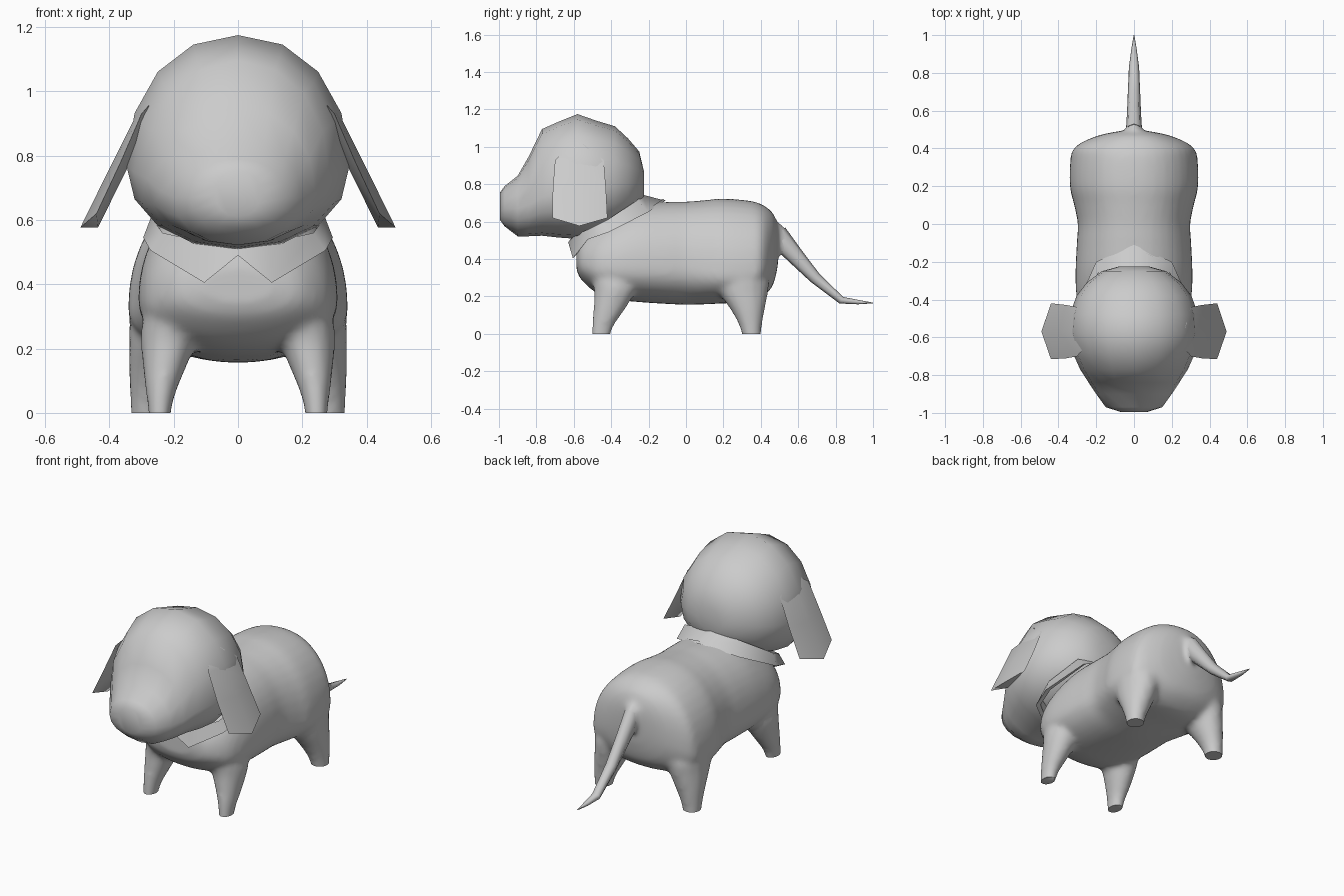
import bpy, bmesh, math
from mathutils import Vector

if "Cube" in bpy.data.objects:
    bpy.data.objects.remove(bpy.data.objects["Cube"])

fur = bpy.data.materials.new("grey_fur")
fur.diffuse_color = (0.6, 0.6, 0.6, 1)
fur.use_nodes = True
fur.node_tree.nodes["Principled BSDF"].inputs["Base Color"].default_value = fur.diffuse_color


def pick(objects):
    bpy.ops.object.select_all(action='DESELECT')
    for ob in objects:
        ob.select_set(True)
    bpy.context.view_layer.objects.active = objects[0]


def make(name, verts, faces, angle):
    mesh = bpy.data.meshes.new(name)
    mesh.from_pydata(verts, [], faces)
    mesh.materials.append(fur)
    ob = bpy.data.objects.new(name, mesh)
    bpy.context.collection.objects.link(ob)
    bm = bmesh.new()
    bm.from_mesh(mesh)
    bmesh.ops.recalc_face_normals(bm, faces=bm.faces)
    bm.to_mesh(mesh)
    bm.free()
    pick([ob])
    bpy.ops.object.shade_smooth_by_angle(angle=math.radians(angle))
    return ob


def loft(name, rings, angle=75, caps=True):
    """Skin a list of equal rings, closing both ends if wanted."""
    n = len(rings[0])
    verts = [p for r in rings for p in r]
    faces = [(k * n + i, k * n + (i + 1) % n, (k + 1) * n + (i + 1) % n, (k + 1) * n + i)
             for k in range(len(rings) - 1) for i in range(n)]
    if caps:
        faces += [tuple(range(n)), tuple(range(len(verts) - n, len(verts)))]
    return make(name, verts, faces, angle)


def refine(rows, steps=5):
    """Insert smoothly interpolated rows between the given ones."""
    out = []
    for k in range(len(rows) - 1):
        a, b, c, d = (rows[max(k - 1, 0)], rows[k], rows[k + 1], rows[min(k + 2, len(rows) - 1)])
        for s in range(steps):
            t = s / steps
            out.append(tuple(.5 * (2 * q + (r - p) * t + (2 * p - 5 * q + 4 * r - u) * t * t
                                   + (3 * q - p - 3 * r + u) * t ** 3)
                             for p, q, r, u in zip(a, b, c, d)))
    return out + [rows[-1]]


def section(y, w, bottom, mid, top, n=16, e=2.1):
    """Rounded upright cross-section with its widest point at height mid."""
    ring = []
    for i in range(n):
        a = 2 * math.pi * i / n
        c, s = math.cos(a), math.sin(a)
        h = top - mid if s > 0 else mid - bottom
        ring.append((math.copysign(abs(c) ** (2 / e), c) * w, y,
                     mid + math.copysign(abs(s) ** (2 / e), s) * h))
    return ring


def flat_ring(x, y, rx, ry, z, n=16):
    """Oval horizontal cross-section for a leg."""
    return [(x + rx * math.cos(2 * math.pi * i / n), y + ry * math.sin(2 * math.pi * i / n), z)
            for i in range(n)]


def flip(rings):
    return [[(-x, y, z) for x, y, z in r] for r in rings]


# Body: y, half width, bottom, widest height, top
body = [(-.585, .11, .34, .39, .45), (-.56, .20, .29, .37, .52), (-.48, .275, .22, .35, .59),
        (-.38, .305, .185, .35, .645), (-.25, .31, .17, .35, .695), (-.1, .303, .16, .35, .705),
        (0, .298, .156, .35, .707), (.1, .317, .158, .33, .715), (.2, .34, .163, .32, .723),
        (.34, .337, .17, .32, .712), (.41, .31, .20, .35, .69), (.465, .20, .26, .41, .645),
        (.492, .08, .37, .48, .58)]
torso = loft("body", [section(*s, n=40, e=2.15) for s in refine(body)])

# Tail: y, z, half width, half thickness, swept along its curve
tail_path = [(.39, .59, .09, .07), (.49, .525, .043, .06), (.59, .41, .037, .045),
             (.69, .30, .033, .032), (.83, .18, .027, .02), (.92, .17, .015, .012),
             (1.0, .165, .002, .002)]
tail = []
for k, (y, z, w, t) in enumerate(tail_path):
    a, b = tail_path[max(k - 1, 0)], tail_path[min(k + 1, len(tail_path) - 1)]
    d = Vector((b[0] - a[0], b[1] - a[1])).normalized()
    tail.append([(w * math.cos(q * math.pi / 4), y - d.y * t * math.sin(q * math.pi / 4),
                  z + d.x * t * math.sin(q * math.pi / 4)) for q in range(8)])
loft("tail", tail[1:])

# Legs: x, y, half sizes, height
front = [(.19, -.385, .09, .12, .36), (.205, -.378, .095, .12, .27), (.215, -.382, .088, .11, .22),
         (.232, -.415, .062, .082, .12), (.242, -.445, .042, .058, .04), (.245, -.462, .03, .045, -.05)]
rear = [(.20, .29, .11, .13, .38), (.225, .302, .112, .142, .29), (.235, .305, .104, .136, .23),
        (.26, .33, .08, .092, .13), (.28, .346, .056, .06, .04), (.288, .355, .043, .045, -.05)]
parts = [torso, loft("tail_root", tail[:3])]
for rows in (front, rear):
    rings = [flat_ring(*r) for r in refine(rows, 3)]
    parts += [loft("leg", rings), loft("leg", flip(rings))]

# Blend legs, tail root and body into one soft skin, then trim the soles flat
pick(parts)
bpy.ops.object.join()
torso.name = "body_and_legs"
remesh = torso.modifiers.new("skin", 'REMESH')
remesh.mode = 'VOXEL'
remesh.voxel_size = .015
smooth = torso.modifiers.new("soften", 'SMOOTH')
smooth.iterations = 9
for m in ("skin", "soften"):
    bpy.ops.object.modifier_apply(modifier=m)
bm = bmesh.new()
bm.from_mesh(torso.data)
bmesh.ops.bisect_plane(bm, geom=bm.verts[:] + bm.edges[:] + bm.faces[:],
                       plane_co=(0, 0, 0), plane_no=(0, 0, 1), clear_inner=True)
bmesh.ops.holes_fill(bm, edges=[e for e in bm.edges if e.is_boundary], sides=0)
bmesh.ops.recalc_face_normals(bm, faces=bm.faces)
for f in bm.faces:
    f.material_index = 0
bm.to_mesh(torso.data)
bm.free()
bpy.ops.object.shade_smooth_by_angle(angle=math.radians(60))

# Head and muzzle
head = [(-.995, .07, .61, .68, .755), (-.97, .15, .575, .67, .79), (-.9, .20, .522, .67, .845),
        (-.84, .24, .522, .69, .95), (-.77, .285, .525, .73, 1.095), (-.68, .325, .515, .75, 1.135),
        (-.58, .347, .508, .77, 1.175), (-.48, .34, .525, .78, 1.14), (-.38, .304, .56, .79, 1.11),
        (-.31, .25, .60, .80, 1.045), (-.25, .17, .66, .81, .975), (-.225, .08, .74, .80, .87)]
loft("head", [section(*s) for s in head])

# Floppy ears: corner x, outer x, inner x, front y, back y, corner z, middle z
ear_rows = [(.24, .265, .20, -.62, -.52, 1.0, 1.03), (.30, .315, .25, -.70, -.44, .93, .93),
            (.365, .395, .34, -.712, -.428, .78, .77), (.44, .49, .435, -.715, -.42, .62, .577)]
ear = [[(c, yf, zc), (o, -.57, zm), (c, yb, zc), (i, -.57, zm)]
       for c, o, i, yf, yb, zc, zm in ear_rows]
loft("ear_left", ear)
loft("ear_right", flip(ear))

# Pointed scarf around the neck, mirrored halves of a slanted band
upper = [(0, -.235, .745), (.19, -.26, .715), (.27, -.42, .61), (.235, -.52, .56),
         (.10, -.59, .53), (0, -.60, .53)]
lower = [(0, -.11, .712), (.20, -.20, .652), (.295, -.41, .545), (.272, -.525, .505),
         (.105, -.605, .405), (0, -.63, .49)]
inner = [(x * .9, y * .95 - .018, z + .01) for x, y, z in lower]


def whole(half):
    return half + [(-x, y, z) for x, y, z in half[-2:0:-1]]


loft("neck_scarf", [whole(upper), whole(lower), whole(inner)], caps=False)
